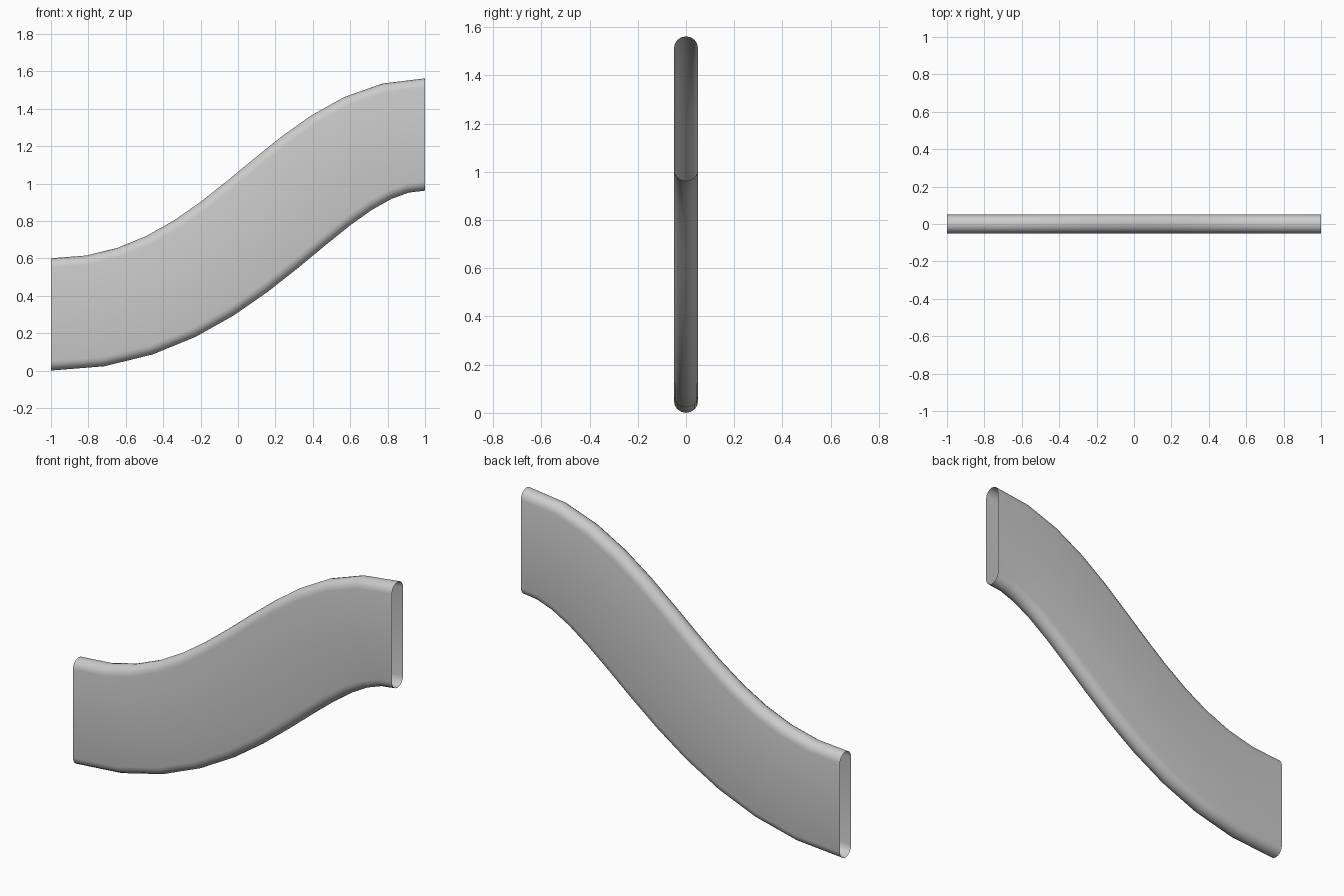
import bpy, bmesh, math
from mathutils import Vector

if "Cube" in bpy.data.objects:
    bpy.data.objects.remove(bpy.data.objects["Cube"])

# Centre line of the S-shaped channel (cubic curve in the XZ plane)
P = [Vector(p) for p in ((-1, 0, 0.30), (0, 0, 0.30), (0.35, 0, 1.262), (1, 0, 1.262))]
STEPS, ARC = 12, 8
RADIUS, HALF_STRAIGHT = 0.05, 0.25


def point_and_tangent(t):
    s = 1 - t
    pos = P[0]*s**3 + P[1]*3*s*s*t + P[2]*3*s*t*t + P[3]*t**3
    tan = (P[1]-P[0])*s*s + (P[2]-P[1])*2*s*t + (P[3]-P[2])*t*t
    return pos, tan.normalized()


# Stadium cross-section: (y, height) with round top and bottom
profile = []
for side in (1, -1):
    for i in range(ARC + 1):
        a = math.pi * i / ARC
        profile.append((side * RADIUS * math.cos(a),
                        side * (HALF_STRAIGHT + RADIUS * math.sin(a))))

# Sweep the section along the curve, leaving both ends open
bm = bmesh.new()
rings = []
for k in range(STEPS + 1):
    pos, tan = point_and_tangent(k / STEPS)
    up = Vector((-tan.z, 0, tan.x))
    rings.append([bm.verts.new(pos + Vector((0, y, 0)) + up * h) for y, h in profile])
n = len(profile)
for a, b in zip(rings, rings[1:]):
    for j in range(n):
        bm.faces.new((a[j], b[j], b[(j + 1) % n], a[(j + 1) % n]))
bmesh.ops.recalc_face_normals(bm, faces=bm.faces)
# Make sure the normals of the open tube face outward
bm.faces.ensure_lookup_table()
if sum(f.normal.y * f.calc_center_median().y for f in bm.faces) < 0:
    bmesh.ops.reverse_faces(bm, faces=bm.faces)

mesh = bpy.data.meshes.new("curved_handrail")
bm.to_mesh(mesh)
bm.free()
rail = bpy.data.objects.new("curved_handrail", mesh)
bpy.context.collection.objects.link(rail)
bpy.context.view_layer.objects.active = rail
rail.select_set(True)
bpy.ops.object.shade_smooth()
